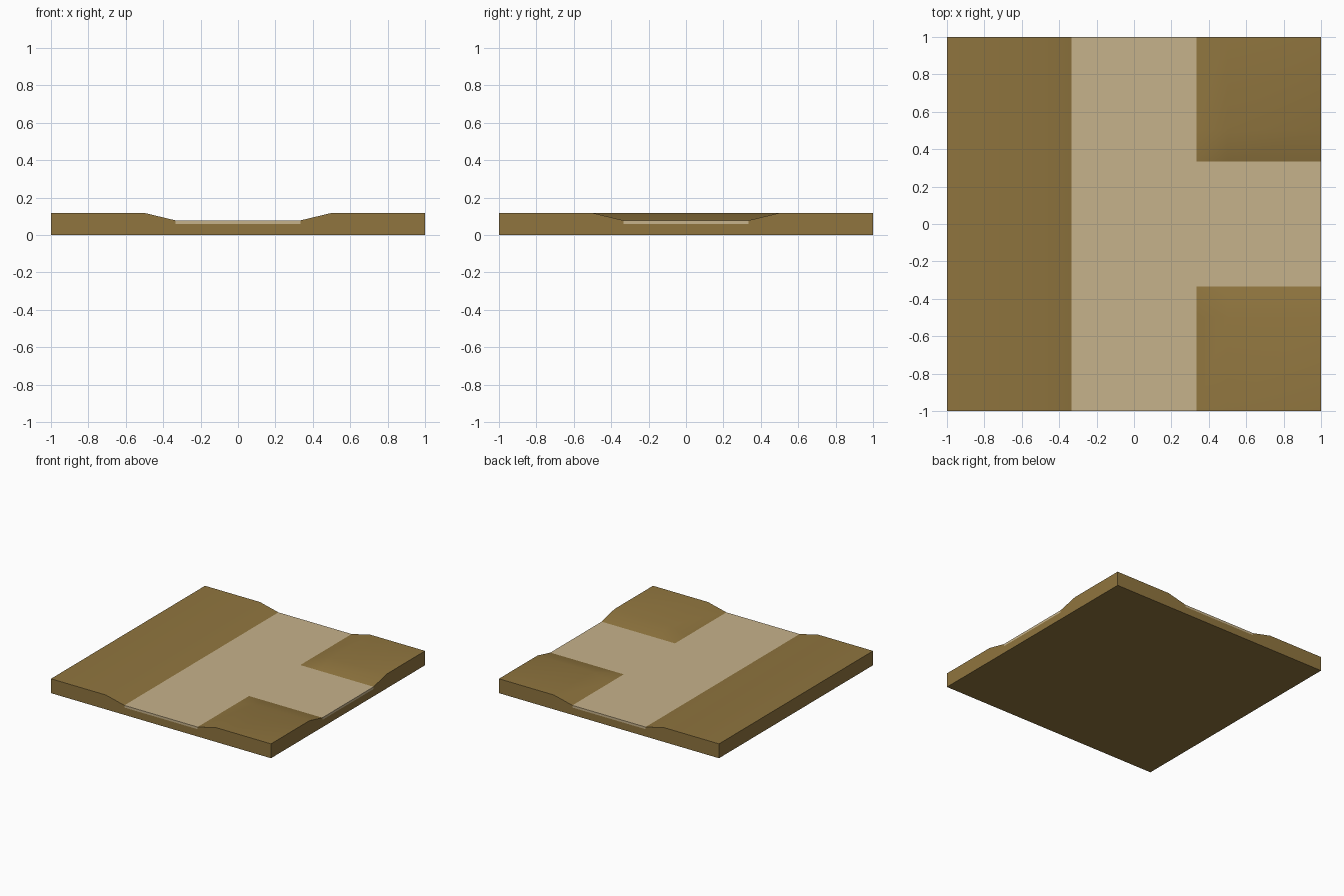
import bpy, bmesh

if "Cube" in bpy.data.objects:
    bpy.data.objects.remove(bpy.data.objects["Cube"])

R, S = 0.333, 0.5                    # road half width, outer edge of slope
Z_TOP, Z_ROAD, Z_BED = 0.118, 0.078, 0.06
LINES = [-1, -S, -R, R, S, 1]


def is_road(x, y):
    """T junction: a strip along y plus a branch toward +x."""
    return abs(x) < R or (x > 0 and abs(y) < R)


def height(x, y):
    """Banks slope up from the road edge, mitred at the inner corners."""
    d = abs(x) - R
    if x > 0:
        d = min(d, abs(y) - R)
    t = min(max(d / (S - R), 0), 1)
    return Z_ROAD + (Z_TOP - Z_ROAD) * t


def finish(name, bm, color):
    bmesh.ops.remove_doubles(bm, verts=bm.verts[:], dist=1e-4)
    me = bpy.data.meshes.new(name)
    bm.to_mesh(me)
    bm.free()
    mat = bpy.data.materials.new(name + "_color")
    mat.diffuse_color = color
    mat.use_nodes = True
    mat.node_tree.nodes["Principled BSDF"].inputs["Base Color"].default_value = mat.diffuse_color
    me.materials.append(mat)
    ob = bpy.data.objects.new(name, me)
    bpy.context.collection.objects.link(ob)
    bpy.ops.object.select_all(action='DESELECT')
    ob.select_set(True)
    bpy.context.view_layer.objects.active = ob
    bpy.ops.object.shade_smooth_by_angle(angle=0.52)


ground, road = bmesh.new(), bmesh.new()


def face(bm, pts):
    bm.faces.new([bm.verts.new(p) for p in pts])


def side(bm, a, b, za, zb, low):
    face(bm, [(*a, low), (*b, low), (*b, zb), (*a, za)])


for x0, x1 in zip(LINES, LINES[1:]):
    for y0, y1 in zip(LINES, LINES[1:]):
        cx, cy = (x0 + x1) / 2, (y0 + y1) / 2
        on_road = is_road(cx, cy)
        ring = [(x0, y0), (x1, y0), (x1, y1), (x0, y1)]
        top = [(x, y, height(x, y)) for x, y in ring]
        # top surface, with mitred corner cells split on the diagonal
        if on_road:
            face(road, top)
        elif R < cx < S and R < abs(cy) < S:
            k = 0 if cy > 0 else 1
            t = top[k:] + top[:k]
            face(ground, [t[0], t[1], t[2]])
            face(ground, [t[0], t[2], t[3]])
        else:
            face(ground, top)
        # outer walls
        for i in range(4):
            a, b = ring[i], ring[(i + 1) % 4]
            if not any(a[k] == b[k] and abs(a[k]) == 1 for k in (0, 1)):
                continue
            if on_road:
                side(road, a, b, Z_ROAD, Z_ROAD, Z_BED)
                side(ground, a, b, Z_BED, Z_BED, 0)
            else:
                side(ground, a, b, height(*a), height(*b), 0)

# underside
face(ground, [(-1, -1, 0), (-1, 1, 0), (1, 1, 0), (1, -1, 0)])

finish("ground_tile", ground, (0.277, 0.178, 0.049, 1))
finish("road_surface", road, (0.568, 0.446, 0.256, 1))
